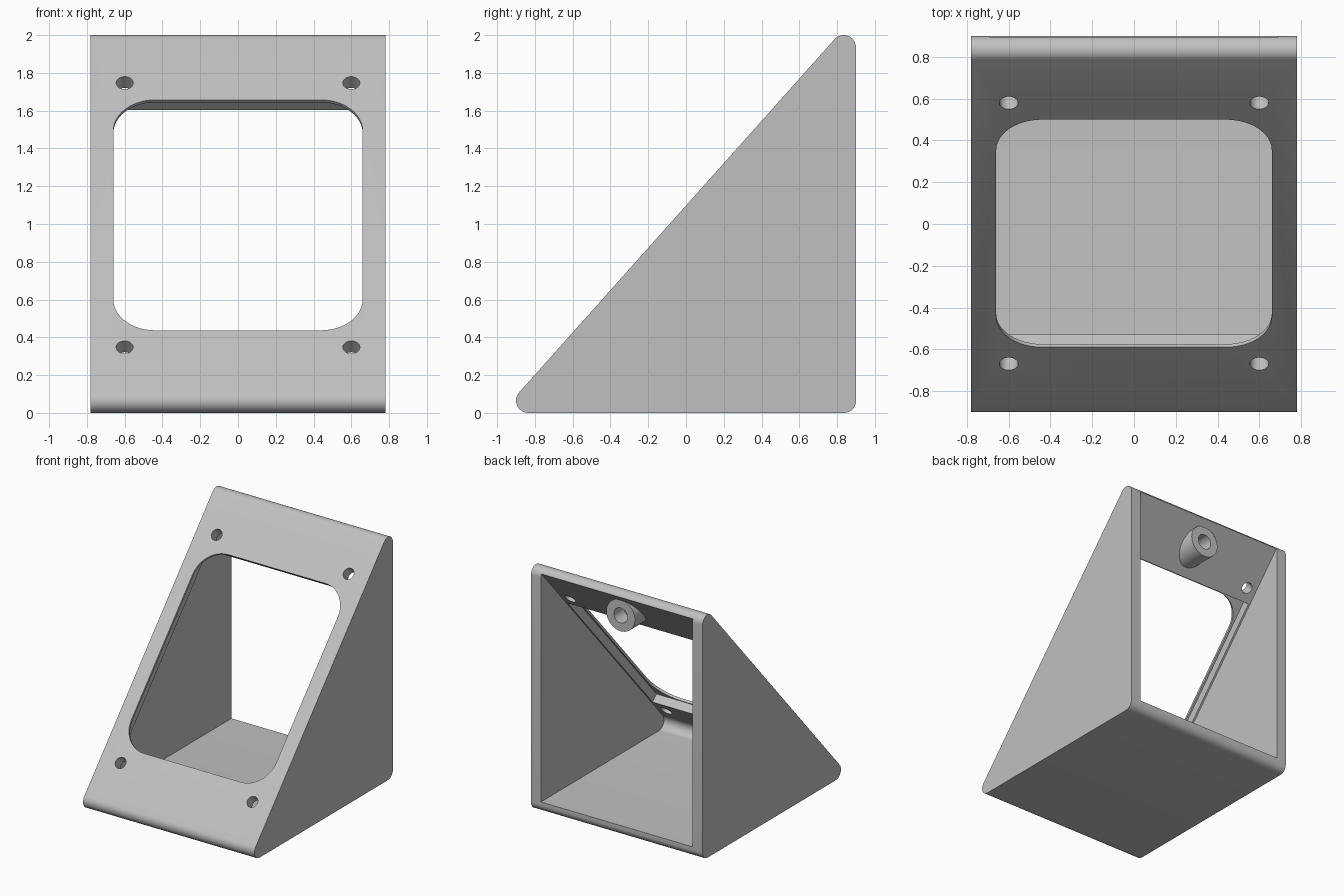
import bpy, bmesh, math
from mathutils import Matrix, Vector

if "Cube" in bpy.data.objects:
    bpy.data.objects.remove(bpy.data.objects["Cube"])

HALF_W, WALL, R = 0.78, 0.09, 0.065
BACK, TOP = 0.9, 2.0

# Slope of the front panel, tangent to the rounded corners
rise, run = TOP - 2 * R, 2 * (BACK - R)
angle = math.atan2(rise, run)
grad = rise / run
offset = R + grad * (BACK - R) + R / math.cos(angle)

grey = bpy.data.materials.new("light grey plastic")
grey.use_nodes = True
grey.diffuse_color = (0.53, 0.53, 0.53, 1)
grey.node_tree.nodes["Principled BSDF"].inputs["Base Color"].default_value = grey.diffuse_color


def rounded(corners, radii, steps=12):
    """Round each corner of a counter-clockwise polygon."""
    out = []
    for i, (c, r) in enumerate(zip(corners, radii)):
        p = Vector(c)
        a = (Vector(corners[i - 1]) - p).normalized()
        b = (Vector(corners[(i + 1) % len(corners)]) - p).normalized()
        if r == 0:
            out.append(p)
            continue
        half = a.angle(b) / 2
        centre = p + (a + b).normalized() * r / math.sin(half)
        start = p + a * r / math.tan(half) - centre
        turn = math.pi - 2 * half
        for k in range(steps + 1):
            t = turn * k / steps
            out.append(centre + Vector((start.x * math.cos(t) - start.y * math.sin(t),
                                        start.x * math.sin(t) + start.y * math.cos(t))))
    return out


def finish(name, bm):
    bmesh.ops.recalc_face_normals(bm, faces=bm.faces)
    mesh = bpy.data.meshes.new(name)
    bm.to_mesh(mesh)
    bm.free()
    mesh.materials.append(grey)
    obj = bpy.data.objects.new(name, mesh)
    bpy.context.collection.objects.link(obj)
    return obj


def prism(name, pts, lo, hi, matrix):
    """Extrude a flat outline along the local z axis."""
    bm = bmesh.new()
    face = bm.faces.new([bm.verts.new((p[0], p[1], lo)) for p in pts])
    new = bmesh.ops.extrude_face_region(bm, geom=[face])["geom"]
    bmesh.ops.translate(bm, vec=(0, 0, hi - lo),
                        verts=[v for v in new if isinstance(v, bmesh.types.BMVert)])
    bm.transform(matrix)
    return finish(name, bm)


def circle(r, x=0, y=0, n=40):
    return [(x + r * math.cos(math.tau * i / n), y + r * math.sin(math.tau * i / n))
            for i in range(n)]


def rectangle(hx, hy, r):
    return rounded([(-hx, -hy), (hx, -hy), (hx, hy), (-hx, hy)], [r] * 4)


def cut(obj, cutter):
    mod = obj.modifiers.new("cut", "BOOLEAN")
    mod.operation, mod.solver, mod.object = "DIFFERENCE", "EXACT", cutter
    bpy.ops.object.select_all(action="DESELECT")
    bpy.context.view_layer.objects.active = obj
    obj.select_set(True)
    bpy.ops.object.modifier_apply(modifier=mod.name)


# Frames: side profile (y, z extruded along x), sloped panel, and backward axis
side = Matrix(((0, 0, 1, 0), (1, 0, 0, 0), (0, 1, 0, 0), (0, 0, 0, 1)))
mid_y = -0.045
panel = Matrix.Translation((0, mid_y, offset + grad * mid_y)) @ Matrix.Rotation(angle, 4, "X")
boss_z = 1.79
backward = Matrix.Translation((0, 0, boss_z)) @ Matrix.Rotation(-math.pi / 2, 4, "X")

# Wedge body
body = prism("wedge_housing",
             rounded([(-offset / grad, 0), (BACK, 0), (BACK, offset + grad * BACK)], [R] * 3),
             -HALF_W, HALF_W, side)

# Cavity open at the back
inner = offset - WALL / math.cos(angle)
far = BACK + 0.2
cutters = [prism("cavity_cutter",
                 rounded([((WALL - inner) / grad, WALL), (far, WALL), (far, inner + grad * far)],
                         [R, 0, 0]),
                 -HALF_W + WALL, HALF_W - WALL, side)]

# Rounded window, with a square recess behind its thin lip
cutters.append(prism("recess_cutter", rectangle(0.675, 0.828, 0), -0.13, -0.02, panel))
cutters.append(prism("window_cutter", rectangle(0.66, 0.818, 0.22), -0.06, 0.1, panel))

# Four screw holes through the panel
for sx in (-1, 1):
    for sy in (-1, 1):
        cutters.append(prism("screw_hole_cutter", circle(0.045, sx * 0.6, sy * 0.938),
                             -0.2, 0.1, panel))

# Blind hole of the mounting boss
boss_hole = prism("boss_hole_cutter", circle(0.062), 0.72, 1.0, backward)
cutters.append(boss_hole)
for c in cutters:
    cut(body, c)

# Mounting boss, trimmed inside the panel thickness
boss = prism("mounting_boss", circle(0.13), 0.3, 0.85, backward)
bm = bmesh.new()
bm.from_mesh(boss.data)
normal = panel.to_3x3() @ Vector((0, 0, 1))
trim = bmesh.ops.bisect_plane(bm, geom=bm.verts[:] + bm.edges[:] + bm.faces[:],
                              plane_co=panel @ Vector((0, 0, -WALL * 0.8)),
                              plane_no=normal, clear_outer=True)
bmesh.ops.holes_fill(bm, edges=[e for e in bm.edges if e.is_boundary])
bmesh.ops.recalc_face_normals(bm, faces=bm.faces)
bm.to_mesh(boss.data)
bm.free()
cut(boss, boss_hole)

for c in cutters:
    bpy.data.objects.remove(c)

# Smooth the rounded edges and keep the flat faces crisp
bpy.ops.object.select_all(action="DESELECT")
for obj in (body, boss):
    obj.select_set(True)
bpy.context.view_layer.objects.active = body
bpy.ops.object.shade_smooth_by_angle(angle=math.radians(30))
